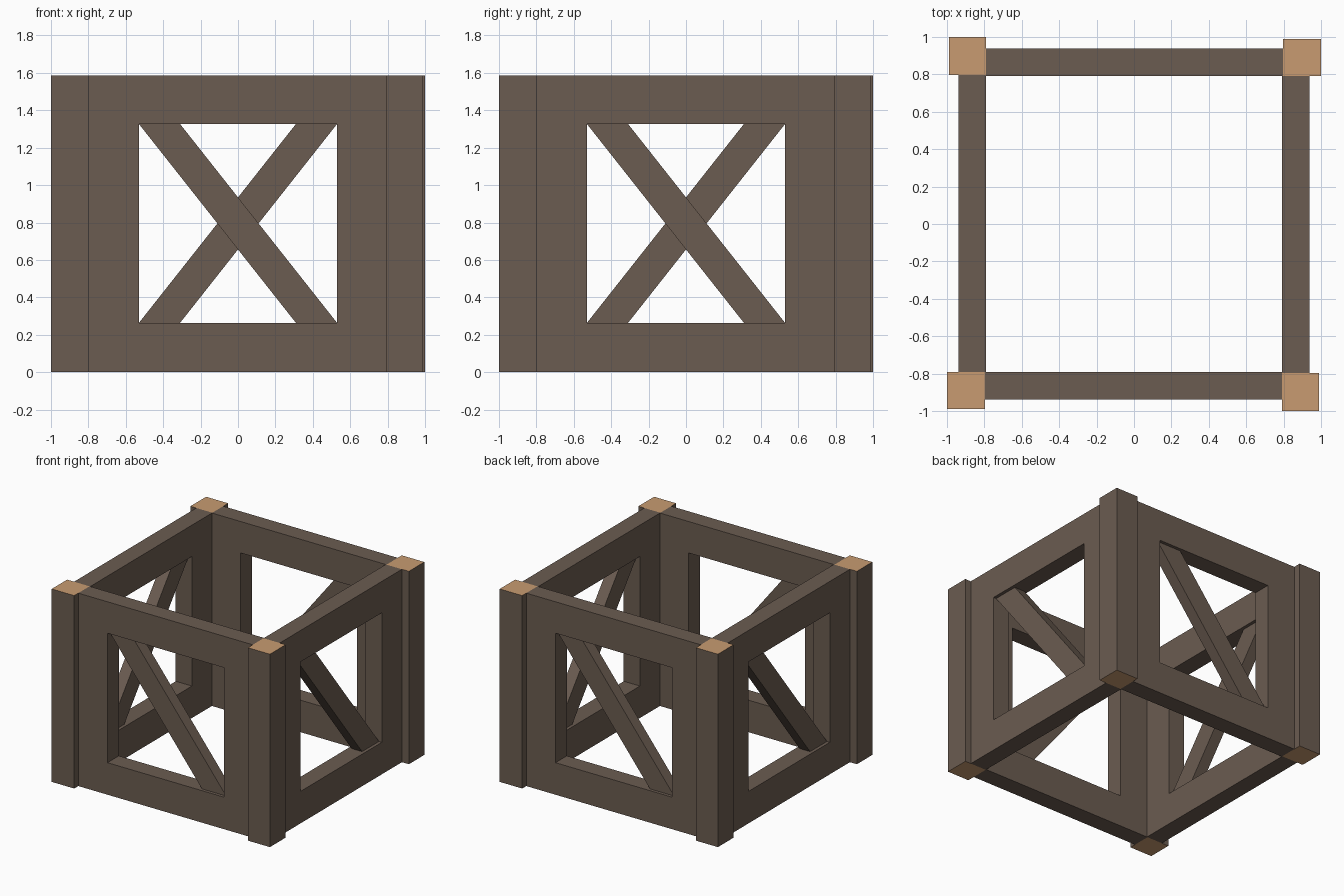
import bpy, bmesh
from math import pi
from mathutils import Matrix

if "Cube" in bpy.data.objects:
    bpy.data.objects.remove(bpy.data.objects["Cube"])

H = 1.585                      # overall height
Y_OUT, Y_IN = -0.937, -0.79    # panel outer / inner face
X0, X1 = -0.796, 0.79          # panel ends, where they meet the posts
W = 0.53                       # window half width
Z0, Z1 = 0.263, 1.327          # window bottom / top
RECESS = 0.026                 # brace set-back on both faces
FOOT = 0.22                    # horizontal width of the diagonal brace


def material(name, rgb):
    m = bpy.data.materials.new(name)
    m.diffuse_color = (*rgb, 1)
    m.use_nodes = True
    m.node_tree.nodes["Principled BSDF"].inputs["Base Color"].default_value = m.diffuse_color
    return m


wood = material("dark_wood", (0.147, 0.107, 0.082))
end_grain = material("end_grain", (0.58, 0.33, 0.165))


def finish(name, bm, turn):
    """Recalculate normals, rotate to one of the four sides and link."""
    bmesh.ops.transform(bm, matrix=Matrix.Rotation(turn * pi / 2, 4, 'Z'), verts=bm.verts)
    bmesh.ops.recalc_face_normals(bm, faces=bm.faces)
    me = bpy.data.meshes.new(name)
    bm.to_mesh(me)
    bm.free()
    me.materials.append(wood)
    ob = bpy.data.objects.new(name, me)
    bpy.context.collection.objects.link(ob)
    return ob


def prism(name, profile, y0, y1, turn):
    """Extrude an x-z outline from y0 to y1."""
    bm = bmesh.new()
    face = bm.faces.new([bm.verts.new((x, y0, z)) for x, z in profile])
    ext = bmesh.ops.extrude_face_region(bm, geom=[face])
    moved = [v for v in ext["geom"] if isinstance(v, bmesh.types.BMVert)]
    bmesh.ops.translate(bm, verts=moved, vec=(0, y1 - y0, 0))
    return finish(name, bm, turn)


def rect(x0, x1, z0, z1):
    return [(x0, z0), (x1, z0), (x1, z1), (x0, z1)]


def frame(name, turn):
    """Rectangular panel with a window."""
    bm = bmesh.new()
    rings = [[bm.verts.new((x, y, z)) for x, z in outline]
             for y in (Y_OUT, Y_IN)
             for outline in (rect(X0, X1, 0, H), rect(-W, W, Z0, Z1))]
    out_a, win_a, out_b, win_b = rings
    for a, b in ((out_a, win_a), (win_a, win_b), (win_b, out_b), (out_b, out_a)):
        for i in range(4):
            j = (i + 1) % 4
            bm.faces.new((a[i], a[j], b[j], b[i]))
    return finish(name, bm, turn)


for turn, side in enumerate(("front", "right", "back", "left")):
    # Side panel
    frame(side + "_panel", turn)

    # Diagonal brace, upper left to lower right seen from outside
    prism(side + "_brace",
          [(-W, Z1), (W - FOOT, Z0), (W, Z0), (FOOT - W, Z1)],
          Y_OUT + RECESS, Y_IN - RECESS, turn)

    # Corner post with pale end grain on top and bottom
    post = prism(side + "_corner_post", rect(-1.0, X0, 0, H), -0.99, Y_IN, turn)
    post.data.materials.append(end_grain)
    for p in post.data.polygons:
        if abs(p.normal.z) > 0.9:
            p.material_index = 1
